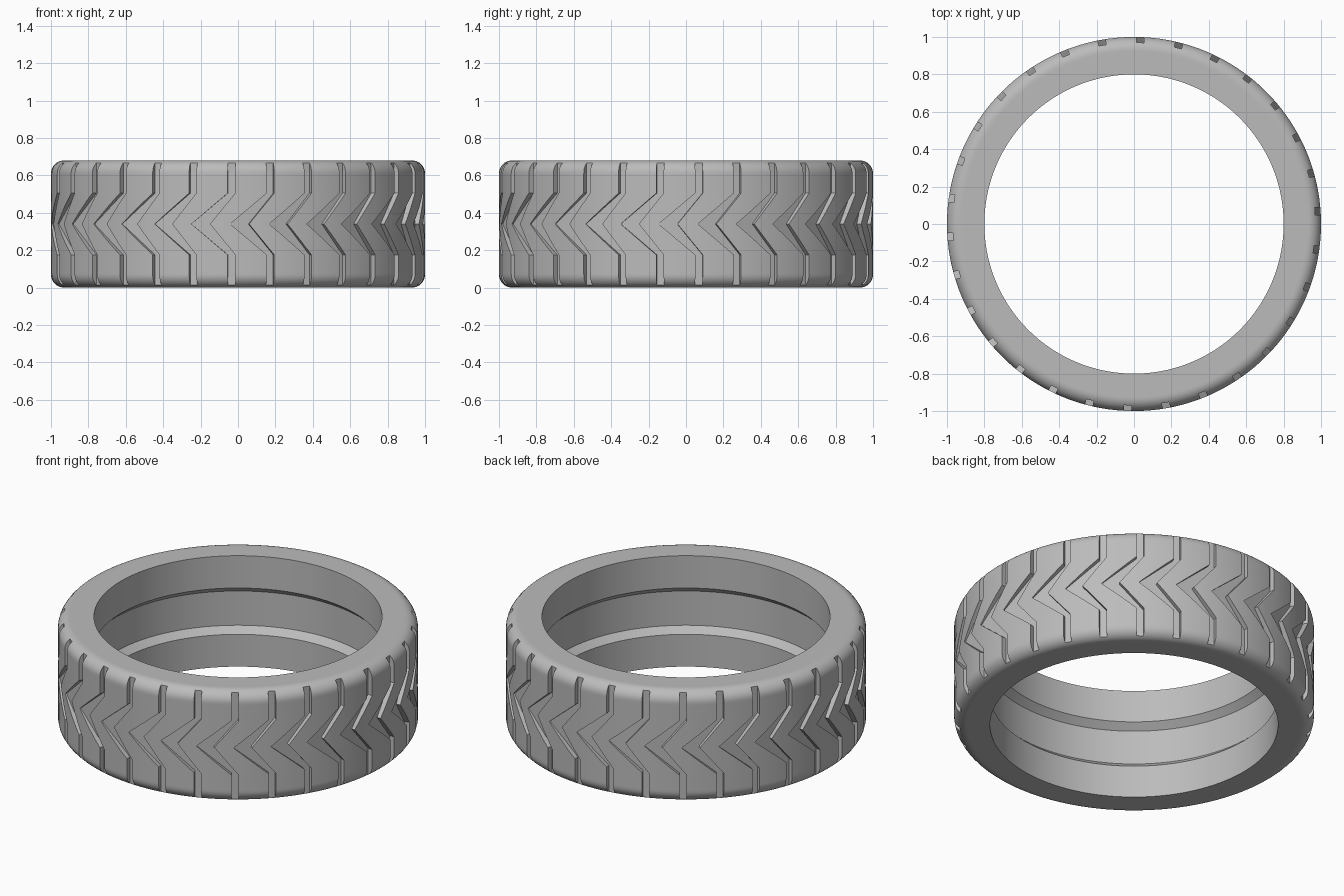
import bpy, bmesh, math
from mathutils import Matrix, Vector

cube = bpy.data.objects.get("Cube")
if cube:
    bpy.data.objects.remove(cube, do_unlink=True)

HEIGHT, OUTER, INNER, FILLET = 0.68, 1.0, 0.8, 0.07
SEGMENTS, GROOVES, FLOOR = 180, 30, 0.97
MID = HEIGHT / 2

rubber = bpy.data.materials.new("grey rubber")
rubber.use_nodes = True
color = (0.5, 0.5, 0.5, 1)
rubber.diffuse_color = color
rubber.node_tree.nodes["Principled BSDF"].inputs["Base Color"].default_value = color


def make_object(name, bm):
    bmesh.ops.recalc_face_normals(bm, faces=bm.faces)
    mesh = bpy.data.meshes.new(name)
    bm.to_mesh(mesh)
    bm.free()
    mesh.materials.append(rubber)
    obj = bpy.data.objects.new(name, mesh)
    bpy.context.collection.objects.link(obj)
    return obj


# Tyre cross-section: upper half from the rim channel to the tread, then mirrored
upper = [(INNER + 0.04, MID + 0.105), (INNER, MID + 0.142), (INNER, HEIGHT),
         (OUTER - FILLET - 0.01, HEIGHT)]
for i in range(11):
    a = math.pi / 2 * (1 - i / 10)
    upper.append((OUTER - FILLET + FILLET * math.cos(a),
                  HEIGHT - FILLET + FILLET * math.sin(a)))
upper.append((OUTER, HEIGHT - FILLET - 0.01))
profile = upper + [(r, HEIGHT - z) for r, z in reversed(upper)]

# Lathe the closed section around the vertical axis
bm = bmesh.new()
rings = []
for s in range(SEGMENTS):
    a = 2 * math.pi * s / SEGMENTS
    rings.append([bm.verts.new((r * math.cos(a), r * math.sin(a), z)) for r, z in profile])
n = len(profile)
for s in range(SEGMENTS):
    this, after = rings[s], rings[(s + 1) % SEGMENTS]
    for i in range(n):
        j = (i + 1) % n
        bm.faces.new((this[i], after[i], after[j], this[j]))
tyre = make_object("tyre", bm)

# Chevron tread cutters: flat-floored prisms repeated around the tread
left_edge = [(-0.02, -0.1), (-0.02, 0.175), (-0.215, MID), (-0.02, 0.505), (-0.02, 0.8)]
right_edge = [(0.02, 0.8), (0.02, 0.505), (-0.115, MID), (0.02, 0.175), (0.02, -0.1)]
outline = left_edge + right_edge
bm = bmesh.new()
for g in range(GROOVES):
    turn = Matrix.Rotation(math.radians(-2) + 2 * math.pi * g / GROOVES, 3, 'Z')
    floor = [bm.verts.new(turn @ Vector((x, -FLOOR, z))) for x, z in outline]
    top = [bm.verts.new(turn @ Vector((x, -1.06, z))) for x, z in outline]
    m = len(outline)
    # Caps are built as quads between the left and right edges
    for i in range(4):
        for cap in (floor, top):
            bm.faces.new((cap[i], cap[i + 1], cap[m - 2 - i], cap[m - 1 - i]))
    for i in range(m):
        j = (i + 1) % m
        bm.faces.new((floor[i], floor[j], top[j], top[i]))
cutter = make_object("tread_groove_cutter", bm)
cutter.hide_render = True

# Carve the grooves and drop the cutter
cut = tyre.modifiers.new("tread grooves", 'BOOLEAN')
cut.operation = 'DIFFERENCE'
cut.solver = 'EXACT'
cut.object = cutter
bpy.ops.object.select_all(action='DESELECT')
bpy.context.view_layer.objects.active = tyre
tyre.select_set(True)
bpy.ops.object.modifier_apply(modifier=cut.name)
bpy.data.objects.remove(cutter, do_unlink=True)
bpy.ops.object.shade_smooth_by_angle(angle=math.radians(25))
